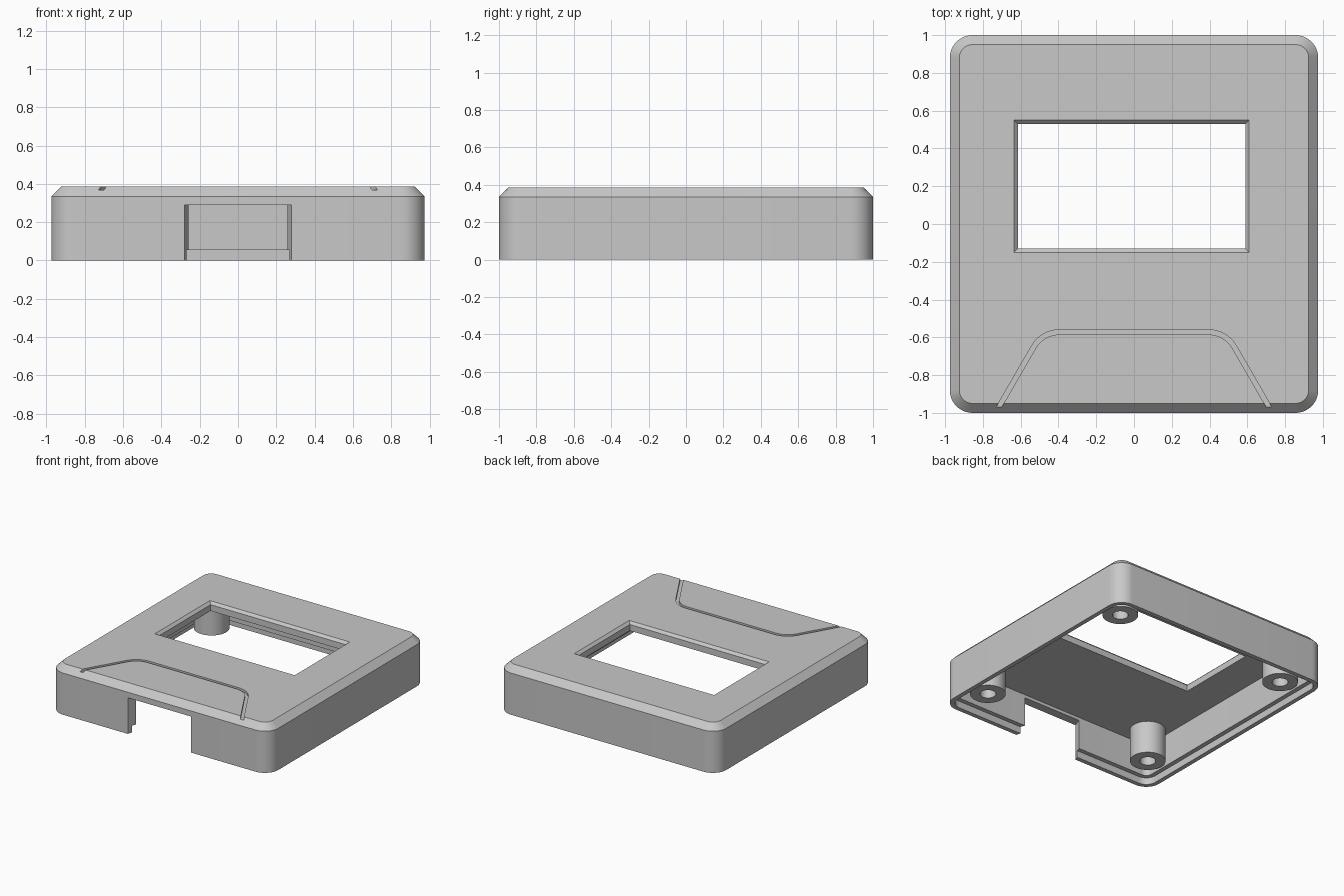
import bpy, bmesh
from math import sin, cos, pi, radians

cube = bpy.data.objects.get("Cube")
if cube:
    bpy.data.objects.remove(cube, do_unlink=True)

HX, HY, TOP, R = 0.975, 1.0, 0.385, 0.12   # half sizes, height, corner radius
WALL, RIM, LIP, CEILING = 0.07, 0.035, 0.055, 0.315

grey = bpy.data.materials.new("light_grey_plastic")
grey.use_nodes = True
grey.diffuse_color = (0.58, 0.58, 0.58, 1)
grey.node_tree.nodes["Principled BSDF"].inputs["Base Color"].default_value = (0.58, 0.58, 0.58, 1)


def loft(name, loops):
    """Closed solid through equal-length loops of points, capped at both ends."""
    bm = bmesh.new()
    rings = [[bm.verts.new(p) for p in loop] for loop in loops]
    n = len(rings[0])
    for a, b in zip(rings, rings[1:]):
        for i in range(n):
            j = (i + 1) % n
            bm.faces.new((a[i], a[j], b[j], b[i]))
    bm.faces.new(rings[0][::-1])
    bm.faces.new(rings[-1])
    bmesh.ops.recalc_face_normals(bm, faces=bm.faces)
    mesh = bpy.data.meshes.new(name)
    bm.to_mesh(mesh)
    bm.free()
    mesh.materials.append(grey)
    obj = bpy.data.objects.new(name, mesh)
    bpy.context.collection.objects.link(obj)
    return obj


def arc(cx, cy, r, start, end, steps=12):
    angles = [radians(start + (end - start) * i / steps) for i in range(steps + 1)]
    return [(cx + r * cos(a), cy + r * sin(a)) for a in angles]


def rounded(inset, z):
    """Rounded rectangle of the case outline, moved inwards."""
    pts = []
    for q, (sx, sy) in enumerate(((1, 1), (-1, 1), (-1, -1), (1, -1))):
        pts += arc(sx * (HX - R), sy * (HY - R), R - inset, q * 90, q * 90 + 90)
    return [(x, y, z) for x, y in pts]


def rect(x0, x1, y0, y1, z):
    return [(x0, y0, z), (x1, y0, z), (x1, y1, z), (x0, y1, z)]


def activate(obj):
    bpy.ops.object.select_all(action='DESELECT')
    obj.select_set(True)
    bpy.context.view_layer.objects.active = obj


def cut(target, cutter):
    mod = target.modifiers.new("cut", 'BOOLEAN')
    mod.operation, mod.solver, mod.object = 'DIFFERENCE', 'EXACT', cutter
    activate(target)
    bpy.ops.object.modifier_apply(modifier=mod.name)
    bpy.data.objects.remove(cutter, do_unlink=True)


# Hollow case: ceiling, inner wall, stepped rim, outer wall, chamfered top
case = loft("case_shell", [
    rounded(WALL, CEILING), rounded(WALL, LIP), rounded(RIM, LIP), rounded(RIM, 0),
    rounded(0, 0), rounded(0, TOP - 0.05), rounded(0.05, TOP)])

# Screen window with a chamfered upper edge
cut(case, loft("window_cutter", [
    rect(-0.615, 0.59, -0.13, 0.53, 0.2), rect(-0.615, 0.59, -0.13, 0.53, TOP - 0.02),
    rect(-0.635, 0.61, -0.15, 0.55, TOP), rect(-0.635, 0.61, -0.15, 0.55, 0.45)]))

# Front port opening, narrowing inwards
cut(case, loft("port_cutter", [
    rect(-w, w, y, y + 0.001, 0)[:2] and [(-w, y, -0.1), (w, y, -0.1), (w, y, 0.29), (-w, y, 0.29)]
    for w, y in ((0.296, -1.05), (0.249, -0.90))]))


# Decorative groove on the top
def groove_edge(r):
    left = arc(-0.395, -0.73, r, 150, 90)
    x, y = left[0]
    left.insert(0, (x - 0.45 * cos(pi / 3), y - 0.45 * sin(pi / 3)))
    return left + [(-px, py) for px, py in reversed(left)]


band = groove_edge(0.17) + groove_edge(0.145)[::-1]
cut(case, loft("groove_cutter", [[(x, y, z) for x, y in band] for z in (TOP - 0.018, 0.45)]))

# Four screw posts with blind holes
posts = []
for side, sx in (("left", 1), ("right", -1)):
    for end, sy in (("front", -1), ("back", 1)):
        profile = ((0.13, CEILING + 0.01), (0.13, LIP), (0.058, LIP), (0.058, 0.26))
        posts.append(loft(f"screw_post_{end}_{side}", [
            [(x, y, z) for x, y in arc(sx * 0.76, sy * 0.75, r, 0, 360, 40)[:-1]]
            for r, z in profile]))

for obj in [case] + posts:
    activate(obj)
    bpy.ops.object.shade_smooth_by_angle(angle=radians(30))
